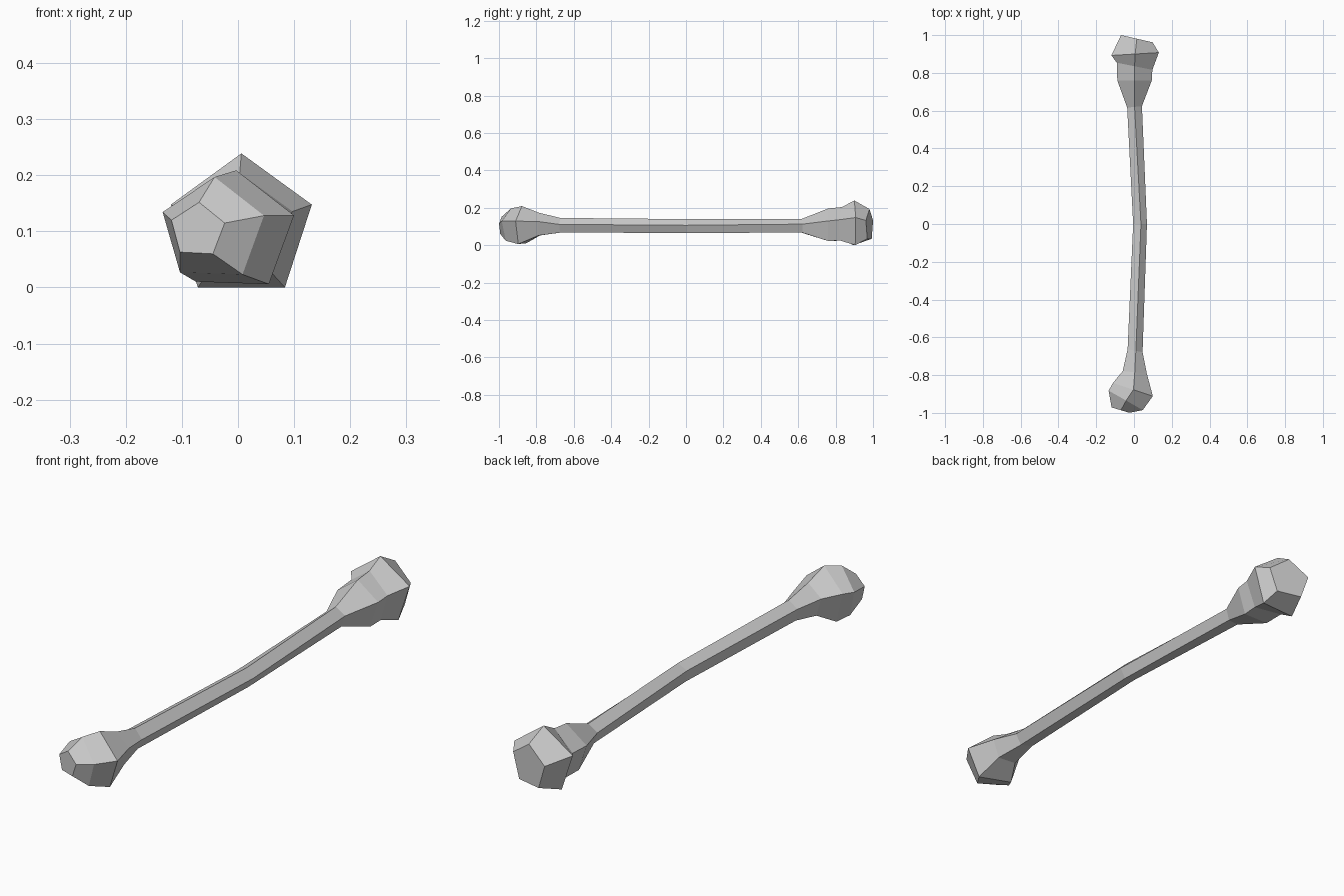
import bpy
import bmesh
import math

cube = bpy.data.objects.get("Cube")
if cube:
    bpy.data.objects.remove(cube, do_unlink=True)

# Single bone colour
GREY = (0.6, 0.6, 0.6, 1.0)
mat = bpy.data.materials.new("bone_grey")
mat.use_nodes = True
mat.diffuse_color = GREY
bsdf = mat.node_tree.nodes["Principled BSDF"]
bsdf.inputs["Base Color"].default_value = GREY
bsdf.inputs["Roughness"].default_value = 0.8

SIDES = 5

# Pentagon rings: centre x, y, z, radius, sideways tilt (dy per dx), twist in degrees
RINGS = [
    # front knob
    (-0.072, -0.985, 0.102, 0.050, -0.30, -3),
    (-0.045, -0.933, 0.102, 0.095, -0.57, -2),
    (-0.007, -0.876, 0.098, 0.111, -0.33, -2),
    (0.004, -0.785, 0.106, 0.067, -0.10, 0),
    # shaft
    (0.004, -0.670, 0.104, 0.042, -0.20, -8),
    (0.030, 0.000, 0.101, 0.039, 0.00, -10),
    (0.003, 0.620, 0.100, 0.041, 0.10, 0),
    # back knob
    (0.003, 0.760, 0.100, 0.096, 0.00, 0),
    (0.003, 0.835, 0.105, 0.099, -0.20, 0),
    (0.006, 0.900, 0.107, 0.132, 0.06, 0),
    (0.015, 0.981, 0.105, 0.088, -0.23, 0),
]


def add_ring(bm, cx, cy, cz, radius, tilt, twist):
    """Add one tilted pentagon with a corner pointing up."""
    verts = []
    for i in range(SIDES):
        a = math.radians(90 + twist) + math.tau * i / SIDES
        dx, dz = radius * math.cos(a), radius * math.sin(a)
        verts.append(bm.verts.new((cx + dx, cy + dx * tilt, cz + dz)))
    return verts


# Loft the rings into one closed body
bm = bmesh.new()
rings = [add_ring(bm, *ring) for ring in RINGS]
for a, b in zip(rings, rings[1:]):
    for i in range(SIDES):
        j = (i + 1) % SIDES
        bm.faces.new((a[i], a[j], b[j], b[i]))
bm.faces.new(rings[0])
bm.faces.new(rings[-1])
bmesh.ops.recalc_face_normals(bm, faces=bm.faces)

# Rest the lowest corner on the ground
lowest = min(v.co.z for v in bm.verts)
bmesh.ops.translate(bm, verts=bm.verts, vec=(0, 0, -lowest))

mesh = bpy.data.meshes.new("bone")
bm.to_mesh(mesh)
bm.free()
mesh.materials.append(mat)
bone = bpy.data.objects.new("bone", mesh)
bpy.context.collection.objects.link(bone)
